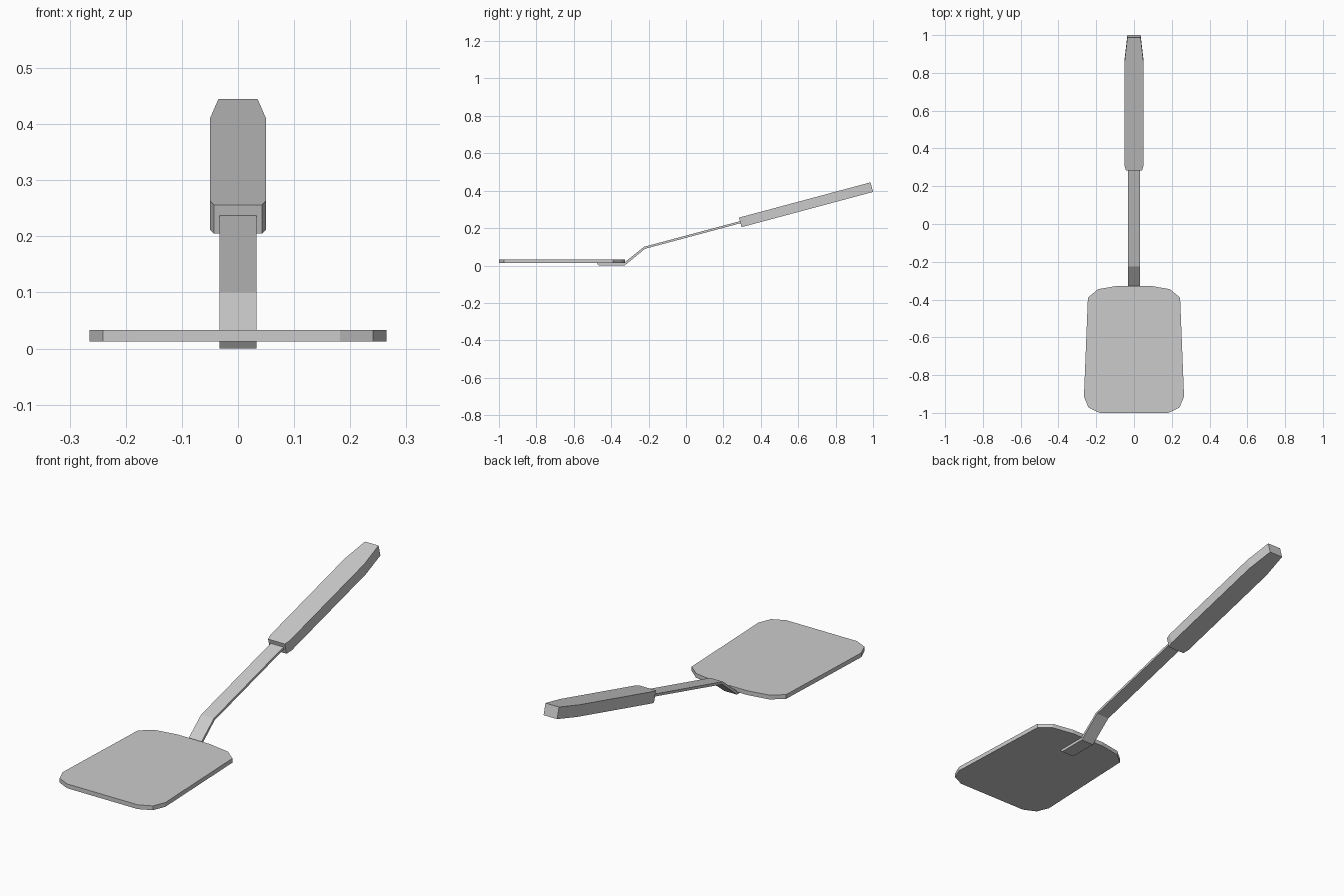
import bpy, bmesh
from math import radians
from mathutils import Matrix, Vector

if "Cube" in bpy.data.objects:
    bpy.data.objects.remove(bpy.data.objects["Cube"])


def prism(name, outline, depth, matrix):
    """Extrude a local XY outline by depth along local Z, then place it."""
    bm = bmesh.new()
    face = bm.faces.new([bm.verts.new((x, y, 0)) for x, y in outline])
    ext = bmesh.ops.extrude_face_region(bm, geom=[face])
    moved = [v for v in ext["geom"] if isinstance(v, bmesh.types.BMVert)]
    bmesh.ops.translate(bm, verts=moved, vec=Vector((0, 0, depth)))
    bm.transform(matrix)
    bmesh.ops.recalc_face_normals(bm, faces=bm.faces)
    mesh = bpy.data.meshes.new(name)
    bm.to_mesh(mesh)
    bm.free()
    obj = bpy.data.objects.new(name, mesh)
    bpy.context.collection.objects.link(obj)
    return obj


def mirrored(half):
    return half + [(-x, y) for x, y in reversed(half)]


# flat blade with clipped corners
blade = mirrored([(0.085, -0.327), (0.19, -0.345), (0.244, -0.39),
                  (0.265, -0.914), (0.241, -0.972), (0.182, -1.0)])
prism("blade", blade, 0.02, Matrix.Translation((0, 0, 0.013)))

# bent strip: tab under the blade, kink, then long shank (profile in y, z)
strip = [(-0.477, 0.013), (-0.333, 0.013), (-0.225, 0.10), (0.288, 0.237),
         (0.291, 0.226), (-0.22, 0.089), (-0.328, 0.0), (-0.467, 0.0)]
yz_to_world = Matrix(((0, 0, 1, -0.033), (1, 0, 0, 0), (0, 1, 0, 0), (0, 0, 0, 1)))
prism("shank", strip, 0.066, yz_to_world)

# thick grip, tilted in line with the shank
grip = mirrored([(0.043, 0.0), (0.05, 0.027), (0.05, 0.595), (0.035, 0.728)])
place = Matrix.Translation((0, 0.297, 0.205)) @ Matrix.Rotation(radians(15), 4, 'X')
prism("grip", grip, 0.053, place)
